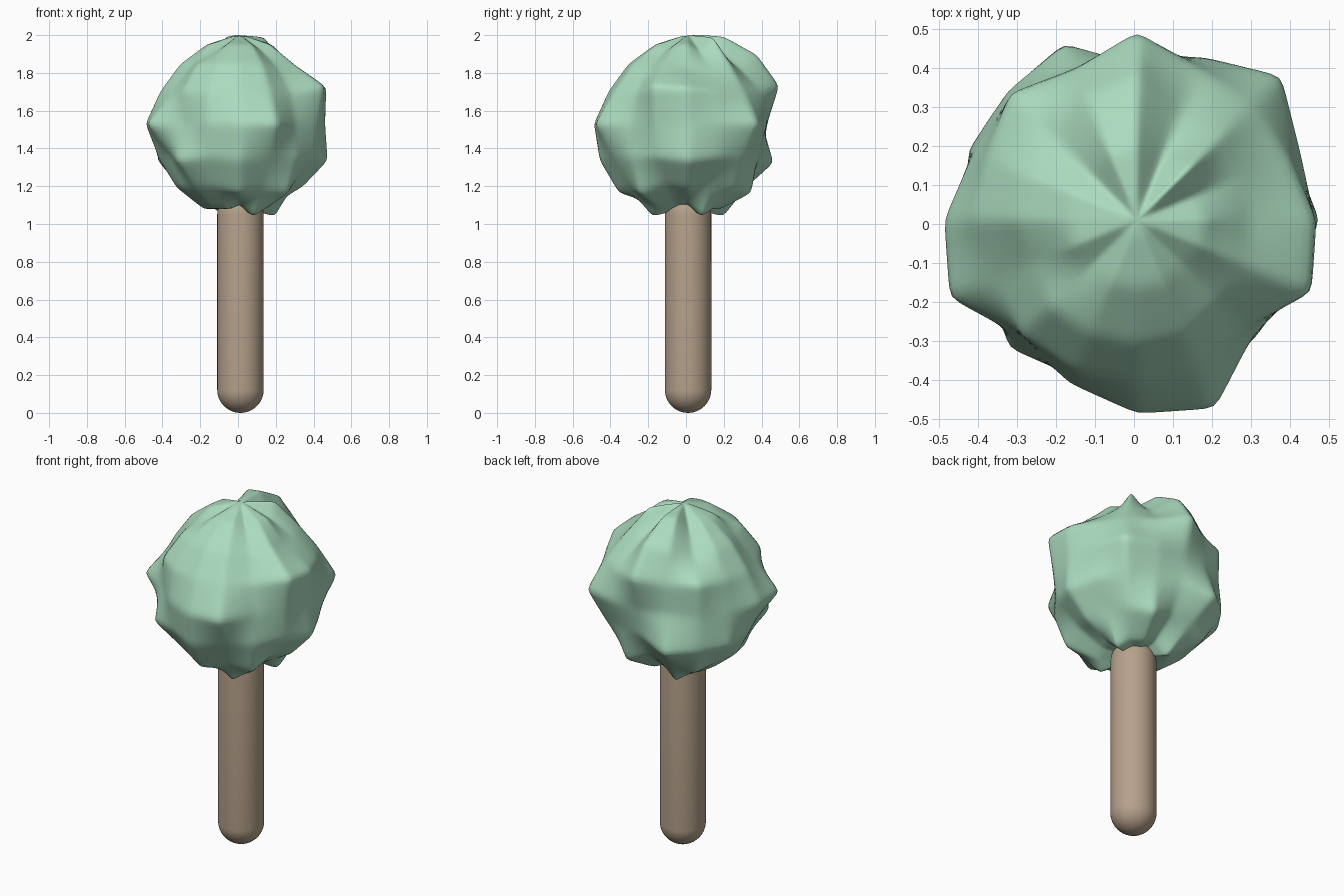
import bpy, bmesh, math
from mathutils import Vector

if "Cube" in bpy.data.objects:
    bpy.data.objects.remove(bpy.data.objects["Cube"])


def finish(name, bm, rgb):
    bmesh.ops.recalc_face_normals(bm, faces=bm.faces)
    for f in bm.faces:
        f.smooth = True
    me = bpy.data.meshes.new(name)
    bm.to_mesh(me)
    bm.free()
    mat = bpy.data.materials.new(name)
    mat.diffuse_color = (*rgb, 1)
    mat.use_nodes = True
    mat.node_tree.nodes["Principled BSDF"].inputs["Base Color"].default_value = mat.diffuse_color
    me.materials.append(mat)
    ob = bpy.data.objects.new(name, me)
    bpy.context.collection.objects.link(ob)
    return ob


# Trunk: a capsule, made by pulling the halves of a sphere apart
R, TOP = 0.123, 1.05
bm = bmesh.new()
bmesh.ops.create_uvsphere(bm, u_segments=48, v_segments=24, radius=R)
bmesh.ops.bisect_plane(bm, geom=bm.verts[:] + bm.edges[:] + bm.faces[:],
                       plane_co=(0, 0, 0.001), plane_no=(0, 0, 1))
for v in bm.verts:
    v.co += Vector((0.013, 0.011, TOP if v.co.z > 0.0005 else R))
finish("trunk", bm, (0.47, 0.36, 0.26))

# Crown: a 16 x 8 sphere with bumps and dents at chosen segments of each ring
STEP = math.tau / 16
BUMP, DENT, SPIKE = 0.045, -0.035, 0.075
CENTRE = Vector((0.008, 0.01, 1.53))
BASE = {4: 0.475, 3: 0.455, 2: 0.447, 1: 0.455, 0: 0.455,
        -1: 0.465, -2: 0.475, -3: 0.49, -4: 0.44}
SPIKES = {2: (4,), 1: (4, 15), 0: (2, 9, 13), -1: (5,)}
BUMPS = {3: (2, 4, 5), 2: (5,), 1: (0, 6), 0: (8, 12),
         -1: (0, 6, 7, 10, 12), -2: (3, 6, 12, 14), -3: (1, 5, 13)}
DENTS = {3: (1, 3, 6, 10, 14), 2: (0, 1, 3, 6, 9, 14), 1: (9, 14), 0: (4, 5, 10, 14),
         -1: (3, 4, 9), -2: (1, 4, 15), -3: (0, 4, 12, 15)}
bm = bmesh.new()
bmesh.ops.create_uvsphere(bm, u_segments=16, v_segments=8, radius=1)
for v in bm.verts:
    d = v.co.normalized()
    ring = round(math.asin(max(-1, min(1, d.z))) / STEP)
    seg = round(math.atan2(d.y, d.x) / STEP) % 16
    r = BASE[ring]
    for lumps, height in ((SPIKES, SPIKE), (BUMPS, BUMP), (DENTS, DENT)):
        if seg in lumps.get(ring, ()):
            r += height
    v.co = CENTRE + d * r
crown = finish("crown", bm, (0.41, 0.71, 0.52))
sub = crown.modifiers.new("facets", 'SUBSURF')
sub.subdivision_type = 'SIMPLE'
sub.levels = sub.render_levels = 3
soft = crown.modifiers.new("soften", 'SMOOTH')
soft.factor = 0.5
soft.iterations = 6
